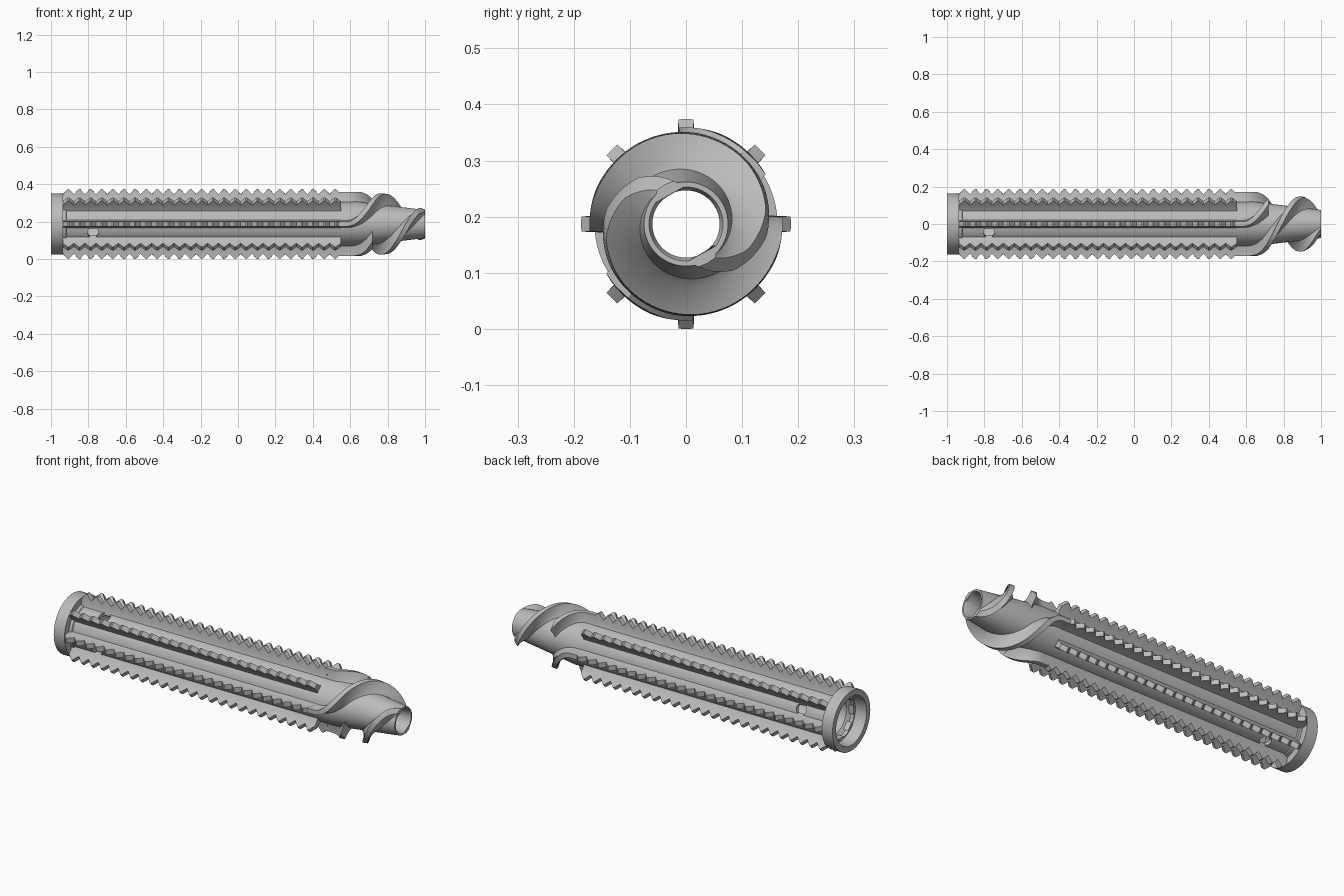
import bpy, bmesh
from math import sin, cos, pi, radians, sqrt
from mathutils import Matrix, Vector

if "Cube" in bpy.data.objects:
    bpy.data.objects.remove(bpy.data.objects["Cube"])

AXIS_Z = 0.187
BODY_R = 0.12
RIB_START, RIB_END = -0.937, 0.55
TWIST = radians(690)              # helix turn per unit length

metal = bpy.data.materials.new("grey metal")
metal.use_nodes = True
GREY = (0.5, 0.5, 0.5, 1)
metal.diffuse_color = GREY
metal.node_tree.nodes["Principled BSDF"].inputs["Base Color"].default_value = GREY


def polar(x, r, a):
    return Vector((x, r * cos(a), AXIS_Z + r * sin(a)))


def finish(bm, name):
    bmesh.ops.recalc_face_normals(bm, faces=bm.faces)
    mesh = bpy.data.meshes.new(name)
    bm.to_mesh(mesh)
    bm.free()
    ob = bpy.data.objects.new(name, mesh)
    bpy.context.collection.objects.link(ob)
    mesh.materials.append(metal)
    return ob


def smooth(ob):
    bpy.ops.object.select_all(action='DESELECT')
    ob.select_set(True)
    bpy.context.view_layer.objects.active = ob
    bpy.ops.object.shade_smooth_by_angle(angle=radians(32))


def bridge(bm, rings, wrap_rings=False):
    pairs = list(zip(rings, rings[1:]))
    if wrap_rings:
        pairs.append((rings[-1], rings[0]))
    for a, b in pairs:
        n = len(a)
        for i in range(n):
            j = (i + 1) % n
            bm.faces.new((a[i], a[j], b[j], b[i]))


def lathe(name, profile, sides=96):
    bm = bmesh.new()
    rings = [[bm.verts.new(polar(x, r, 2 * pi * i / sides)) for i in range(sides)]
             for x, r in profile]
    bridge(bm, rings, True)
    return finish(bm, name)


def core(x):
    """Outer radius of the tube and tapering nose."""
    return BODY_R if x < 0.63 else BODY_R - (x - 0.63) * 0.045 / 0.37


def fin(name, stations):
    """Sweep a flared fin along x; stations hold x, angle, top radius, half width."""
    bm = bmesh.new()
    rings = []
    for x, a, top, w in stations:
        c = core(x)
        foot = c + min(0.014, 0.3 * (top - c))
        half = [(c - 0.008, 1.6 * w), (foot, 1.05 * w), (top, 0.9 * w)]
        section = [(r, -h / r) for r, h in half] + [(top, 0)]
        section += [(r, h / r) for r, h in reversed(half)]
        rings.append([bm.verts.new(polar(x, r, a + d)) for r, d in section])
    bridge(bm, rings)
    bm.faces.new(rings[0])
    bm.faces.new(rings[-1])
    ob = finish(bm, name)
    smooth(ob)
    return ob


# Hollow tube with rear collar, stepped bore and tapering nose
tube = lathe("hollow_body", [
    (-1, 0.163), (-0.935, 0.163), (-0.935, BODY_R), (0.63, BODY_R), (1, 0.075),
    (1, 0.066), (0.985, 0.06), (0.9, 0.06), (0.6, 0.1),
    (-0.9, 0.1), (-0.92, 0.125), (-1, 0.132)])

# Four radial holes near the collar
bm = bmesh.new()
for k in range(4):
    a = radians(22.5 + 90 * k)
    direction = Vector((0, cos(a), sin(a)))
    turn = direction.to_track_quat('Z', 'Y').to_matrix().to_4x4()
    bmesh.ops.create_cone(bm, cap_ends=True, segments=32, radius1=0.03, radius2=0.03,
                          depth=0.1, matrix=Matrix.Translation(polar(-0.775, 0.12, a)) @ turn)
cutter = finish(bm, "hole_cutter")
cutter.hide_render = True
cut = tube.modifiers.new("holes", 'BOOLEAN')
cut.operation = 'DIFFERENCE'
cut.solver = 'EXACT'
cut.object = cutter
bpy.context.view_layer.objects.active = tube
bpy.ops.object.modifier_apply(modifier=cut.name)
bpy.data.objects.remove(cutter)
smooth(tube)

# Eight toothed ribs
TEETH = 25
pitch = (RIB_END - RIB_START) / TEETH
for k in range(8):
    a = k * pi / 4
    stations = []
    for t in range(TEETH):
        x = RIB_START + t * pitch
        stations += [(x, a, 0.159, 0.015), (x + 0.44 * pitch, a, 0.187, 0.015),
                     (x + 0.56 * pitch, a, 0.187, 0.015)]
    stations.append((RIB_END, a, 0.159, 0.015))
    fin(f"toothed_rib_{k + 1}", stations)


# Spiral flights: straight strips that bend into a helix
def twist(x):
    start, end = 0.58, 0.72
    if x < start:
        return 0, 0
    if x < end:
        rate = TWIST * (x - start) / (end - start)
        return rate * (x - start) / 2, rate
    return TWIST * (x - (start + end) / 2), TWIST


ENVELOPE = [(0.5, 0.172), (0.66, 0.172), (0.78, 0.163), (0.86, 0.154),
            (0.91, 0.145), (0.96, 0.118), (1.01, 0.07)]


def crest(x):
    for (x0, r0), (x1, r1) in zip(ENVELOPE, ENVELOPE[1:]):
        if x <= x1:
            return r0 + (r1 - r0) * (x - x0) / (x1 - x0)


def flight(name, a0, end, steps):
    stations = []
    for i in range(steps + 1):
        x = 0.535 + (end - 0.535) * i / steps
        turn, rate = twist(x)
        r = crest(x)
        stations.append((x, a0 - turn, r, 0.014 * sqrt(1 + (rate * r) ** 2)))
    fin(name, stations)


for k in range(2):
    flight(f"long_flight_{k + 1}", pi * k, 1.0, 70)
    flight(f"short_flight_{k + 1}", pi / 2 + pi * k, 0.72, 28)
